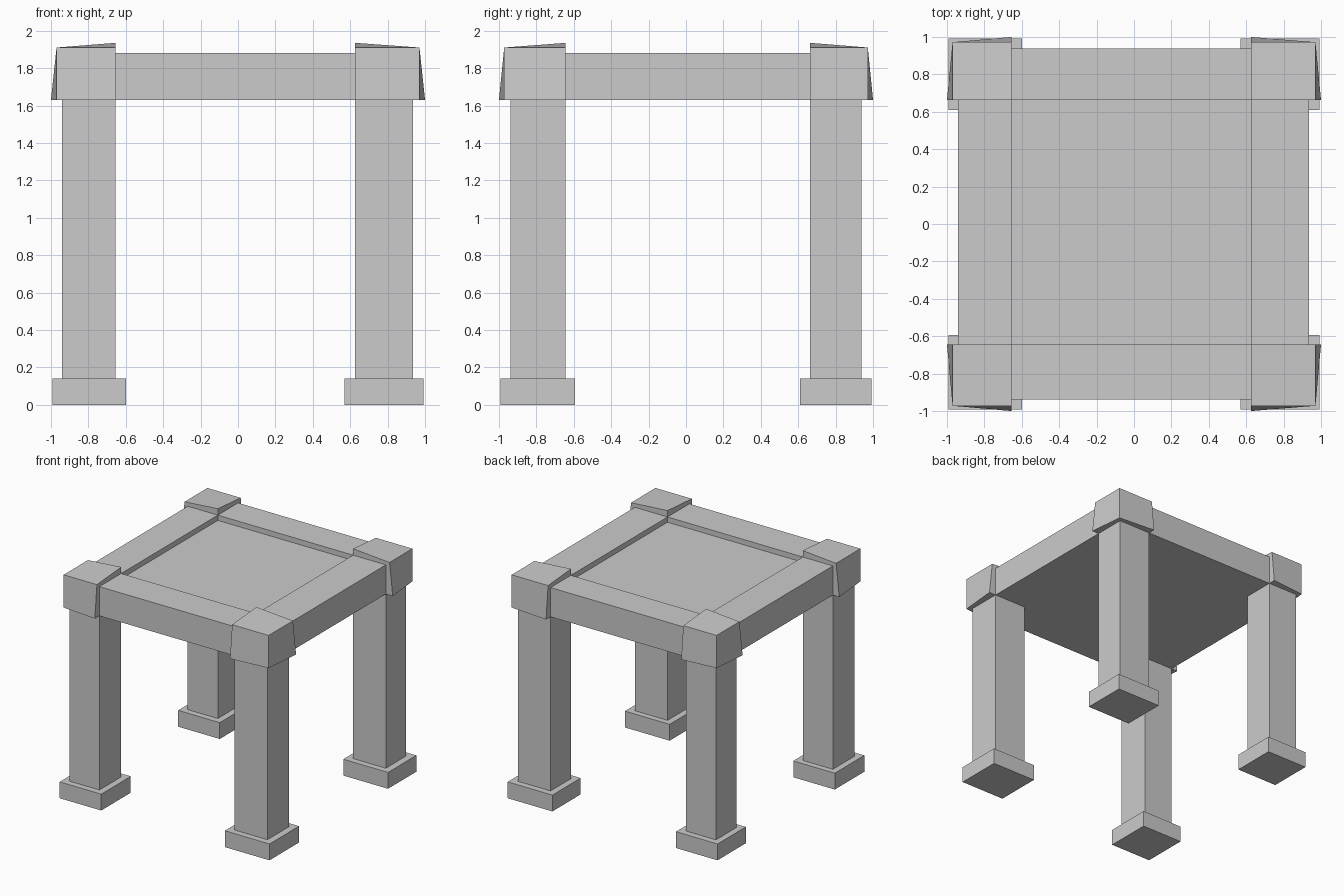
import bpy

if "Cube" in bpy.data.objects:
    bpy.data.objects.remove(bpy.data.objects["Cube"])

# Inner and outer limits of the frame on each side
XI, XO = {-1: -0.655, 1: 0.625}, {-1: -0.94, 1: 0.935}
YI, YO = {-1: -0.643, 1: 0.663}, {-1: -0.938, 1: 0.938}
FOOT_X, FOOT_Y = {-1: -0.60, 1: 0.57}, {-1: -0.593, 1: 0.61}
FOOT_TOP, BEAM_BOTTOM, BEAM_TOP = 0.14, 1.63, 1.88

BOX_FACES = [(0, 1, 2, 3), (4, 5, 6, 7), (0, 1, 5, 4),
             (1, 2, 6, 5), (2, 3, 7, 6), (3, 0, 4, 7)]


def hexahedron(name, verts):
    """Solid from four bottom and four top corners, given in matching order."""
    mesh = bpy.data.meshes.new(name)
    mesh.from_pydata(verts, [], BOX_FACES)
    obj = bpy.data.objects.new(name, mesh)
    bpy.context.collection.objects.link(obj)
    bpy.context.view_layer.objects.active = obj
    bpy.ops.object.mode_set(mode='EDIT')
    bpy.ops.mesh.select_all(action='SELECT')
    bpy.ops.mesh.normals_make_consistent(inside=False)
    bpy.ops.object.mode_set(mode='OBJECT')
    return obj


def box(name, x0, x1, y0, y1, z0, z1):
    ring = [(x0, y0), (x1, y0), (x1, y1), (x0, y1)]
    return hexahedron(name, [(x, y, z) for z in (z0, z1) for x, y in ring])


for sx, side in ((-1, "left"), (1, "right")):
    for sy, end in ((-1, "front"), (1, "back")):
        tag = f"{end}_{side}"
        # Foot block and square leg
        box(f"{tag}_foot", sx * 0.993, FOOT_X[sx], sy * 0.992, FOOT_Y[sy], 0, FOOT_TOP)
        box(f"{tag}_leg", XO[sx], XI[sx], YO[sy], YI[sy], FOOT_TOP, BEAM_BOTTOM)

        # Corner cap: flared lower edges, raised inner corner
        xo, yo, xi, yi = sx * 0.97, sy * 0.972, XI[sx], YI[sy]
        zb, zt = BEAM_BOTTOM, 1.91
        hexahedron(f"{tag}_cap", [
            (xo, yo, zb), (xi, sy, zb), (xi, yi, zb), (sx, yi, zb),
            (xo, yo, zt), (xi, yo, zt), (xi, yi, 1.935), (xo, yi, zt)])

# Beams between the caps
for s, end in ((-1, "front"), (1, "back")):
    box(f"{end}_beam", XI[-1], XI[1], YO[s], YI[s], BEAM_BOTTOM, BEAM_TOP)
for s, side in ((-1, "left"), (1, "right")):
    box(f"{side}_beam", XO[s], XI[s], YI[-1], YI[1], BEAM_BOTTOM, BEAM_TOP)

# Recessed table top
box("table_top", XI[-1], XI[1], YI[-1], YI[1], BEAM_BOTTOM, 1.835)
